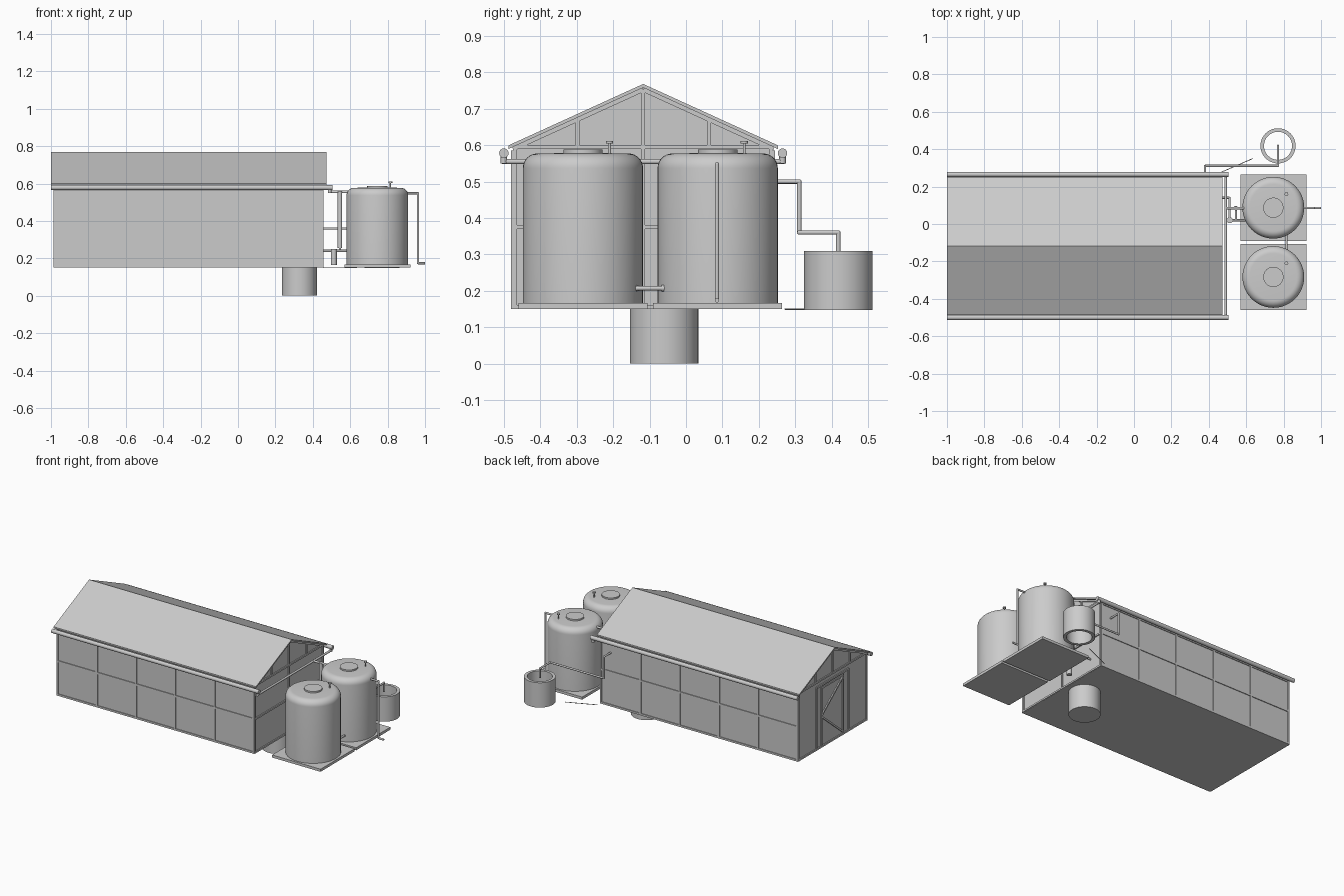
import bpy, bmesh, math
from mathutils import Vector, Matrix

cube = bpy.data.objects.get("Cube")
if cube:
    bpy.data.objects.remove(cube, do_unlink=True)

grey = bpy.data.materials.new("plain grey")
grey.use_nodes = True
grey.diffuse_color = (0.6, 0.6, 0.6, 1)
grey.node_tree.nodes["Principled BSDF"].inputs["Base Color"].default_value = (0.6, 0.6, 0.6, 1)


def finish(name, bm, smooth=False):
    bmesh.ops.recalc_face_normals(bm, faces=bm.faces)
    mesh = bpy.data.meshes.new(name)
    bm.to_mesh(mesh)
    bm.free()
    mesh.materials.append(grey)
    ob = bpy.data.objects.new(name, mesh)
    bpy.context.collection.objects.link(ob)
    if smooth:
        bpy.ops.object.select_all(action='DESELECT')
        ob.select_set(True)
        bpy.context.view_layer.objects.active = ob
        bpy.ops.object.shade_smooth_by_angle(angle=math.radians(35))
    return ob


def add_box(bm, low, high):
    low, high = Vector(low), Vector(high)
    m = Matrix.Translation((low + high) / 2) @ Matrix.Diagonal((*(high - low), 1))
    bmesh.ops.create_cube(bm, size=1, matrix=m)


def add_bar(bm, a, b, width, depth):
    """Square bar between two points on an end wall; depth runs along x."""
    a, b = Vector(a), Vector(b)
    along = (b - a).normalized()
    side = along.cross(Vector((1, 0, 0)))
    m = Matrix((Vector((1, 0, 0)), side, along)).transposed().to_4x4()
    m = Matrix.Translation((a + b) / 2) @ m @ Matrix.Diagonal((depth, width, (b - a).length, 1))
    bmesh.ops.create_cube(bm, size=1, matrix=m)


def pipe(name, points, r):
    bm = bmesh.new()
    pts = [Vector(p) for p in points]
    for a, b in zip(pts, pts[1:]):
        m = Matrix.Translation((a + b) / 2) @ (b - a).to_track_quat('Z', 'Y').to_matrix().to_4x4()
        bmesh.ops.create_cone(bm, cap_ends=True, segments=16, radius1=r, radius2=r,
                              depth=(b - a).length, matrix=m)
    for p in pts[1:-1]:
        bmesh.ops.create_uvsphere(bm, u_segments=12, v_segments=8, radius=r,
                                  matrix=Matrix.Translation(p))
    return finish(name, bm, True)


def lathe(name, profile, x, y, closed=False):
    bm = bmesh.new()
    vs = [bm.verts.new((r, 0, z)) for r, z in profile]
    loop = vs + vs[:1] if closed else vs
    edges = [bm.edges.new(pair) for pair in zip(loop, loop[1:])]
    bmesh.ops.spin(bm, geom=vs + edges, cent=(0, 0, 0), axis=(0, 0, 1),
                   angle=math.tau, steps=48, use_duplicate=False)
    bmesh.ops.remove_doubles(bm, verts=bm.verts, dist=0.0005)
    bmesh.ops.translate(bm, verts=bm.verts, vec=(x, y, 0))
    return finish(name, bm, True)


def extrude_x(name, profile, x0, x1):
    bm = bmesh.new()
    face = bm.faces.new([bm.verts.new((x0, y, z)) for y, z in profile])
    out = bmesh.ops.extrude_face_region(bm, geom=[face])["geom"]
    bmesh.ops.translate(bm, vec=(x1 - x0, 0, 0),
                        verts=[v for v in out if isinstance(v, bmesh.types.BMVert)])
    return finish(name, bm)


# Barn dimensions
X0, X1, Y0, Y1 = -0.98, 0.45, -0.475, 0.24
MID, BASE, EAVE, RIDGE = -0.1175, 0.15, 0.595, 0.758
SLOPE = (RIDGE - EAVE) / (Y1 - MID)


def roof_z(y):
    return RIDGE - SLOPE * abs(y - MID)


# Barn body and roof
extrude_x("barn_walls", [(Y0, BASE), (Y1, BASE), (Y1, EAVE), (MID, RIDGE), (Y0, EAVE)], X0, X1)
ya, yb = Y0 - 0.012, Y1 + 0.012
extrude_x("roof", [(ya, roof_z(ya)), (MID, RIDGE), (yb, roof_z(yb)),
                   (yb, roof_z(yb) + 0.01), (MID, RIDGE + 0.01), (ya, roof_z(ya) + 0.01)], -1, 0.472)

# Posts and rails on the long walls
T, W = 0.005, 0.006
for name, wy in (("front_wall_frame", Y0), ("back_wall_frame", Y1)):
    bm = bmesh.new()
    for i in range(6):
        x = X0 + 0.002 + (X1 - X0 - 0.004) * i / 5
        add_box(bm, (x - W, wy - T, BASE), (x + W, wy + T, EAVE - 0.01))
    for z in (BASE + W, 0.375, EAVE - 0.02):
        add_box(bm, (X0, wy - T, z - W), (X1, wy + T, z + W))
    finish(name, bm)

# End frames: posts, chord, rafters and gable struts
for name, x in (("tank_end_frame", X1), ("door_end_frame", X0)):
    bm = bmesh.new()
    bars = [((Y0 + W, BASE), (Y0 + W, EAVE)), ((Y1 - W, BASE), (Y1 - W, EAVE)),
            ((Y0, EAVE), (Y1, EAVE)), ((Y0, BASE + W), (Y1, BASE + W))]
    for s in (-1, 1):
        edge = MID + s * (Y1 - MID)
        bars.append(((edge, EAVE - 0.006), (MID, RIDGE - 0.006)))
        strut = MID + s * 0.18
        bars.append(((strut, EAVE), (strut, roof_z(strut))))
    bars.append(((MID, EAVE), (MID, RIDGE - 0.006)))
    if x == X1:
        bars += [((MID, BASE), (MID, EAVE)), ((Y0, 0.375), (Y1, 0.375))]
    else:
        # Door with a K-shaped brace
        bars += [((y, BASE), (y, 0.56)) for y in (0.05, 0.0, -0.225, -0.285)]
        bars += [((0.0, 0.54), (-0.225, 0.54)), ((0.0, 0.355), (-0.225, 0.53)),
                 ((0.0, 0.355), (-0.225, 0.17)), ((0.05, 0.56), (-0.285, 0.56))]
    for a, b in bars:
        add_bar(bm, (x, *a), (x, *b), 0.011, 0.014)
    finish(name, bm)

# Gutters, their elbows and the cross pipe
for side, y in (("front", -0.5), ("back", 0.265)):
    pipe(side + "_gutter", [(-1, y, 0.578), (0.505, y, 0.578)], 0.013)
    pipe(side + "_gutter_elbow", [(0.49, y, 0.578), (0.49, y, 0.55)], 0.009)
pipe("cross_pipe", [(0.49, -0.505, 0.555), (0.49, 0.27, 0.555)], 0.007)

# Storage tanks on pads
arc = [(0.125 + 0.04 * math.cos(a), 0.537 + 0.04 * math.sin(a))
       for a in (math.pi / 2 * i / 8 for i in range(9))]
for tag, y in (("front", -0.283), ("back", 0.087)):
    bm = bmesh.new()
    add_box(bm, (0.57, y - 0.177, BASE), (0.922, y + 0.177, 0.167))
    finish(tag + "_tank_pad", bm)
    lathe(tag + "_tank", [(0, 0.167), (0.165, 0.167)] + arc + [(0, 0.579)], 0.745, y)
    lathe(tag + "_tank_lid", [(0, 0.575), (0.054, 0.575), (0.054, 0.588), (0, 0.588)], 0.745, y)
    pipe(tag + "_vent", [(0.815, y + 0.073, 0.56), (0.815, y + 0.073, 0.605)], 0.004)
    pipe(tag + "_vent_cap", [(0.815, y + 0.073, 0.604), (0.815, y + 0.073, 0.612)], 0.01)

# Pipe joining the tanks, with flanges
pipe("tank_link_pipe", [(0.815, -0.15, 0.207), (0.815, -0.05, 0.207)], 0.006)
for y in (-0.137, -0.064):
    pipe("link_flange", [(0.815, y - 0.003, 0.207), (0.815, y + 0.003, 0.207)], 0.009)

# Outlet on the outer side of the back tank
pipe("outlet_pipe", [(0.89, 0.085, 0.548), (0.963, 0.085, 0.548),
                     (0.963, 0.085, 0.174), (1.0, 0.085, 0.174)], 0.006)

# Inlet pipes and first flush chamber between barn and tanks
pipe("tank_inlet_pipe", [(0.49, 0.085, 0.555), (0.6, 0.085, 0.555)], 0.007)
pipe("flush_pipe", [(0.545, 0.085, 0.56), (0.545, 0.085, 0.255)], 0.012)
pipe("flush_drain", [(0.545, 0.085, 0.26), (0.545, 0.085, 0.24), (0.545, 0.02, 0.24)], 0.006)
pipe("supply_pipe", [(0.45, 0.14, 0.24), (0.51, 0.14, 0.24),
                     (0.51, 0.02, 0.24), (0.61, 0.02, 0.24)], 0.006)
pipe("pump", [(0.512, 0.02, 0.165), (0.512, 0.02, 0.25)], 0.016)

# Buried tank and open well ring
lathe("buried_tank", [(0, 0), (0.094, 0), (0.094, 0.152), (0, 0.152)], 0.328, -0.06)
lathe("well_ring", [(0.075, 0.147), (0.094, 0.147), (0.094, 0.31), (0.075, 0.31)],
      0.77, 0.418, closed=True)
pipe("well_pipe", [(0.38, 0.235, 0.5), (0.38, 0.311, 0.5), (0.38, 0.311, 0.36),
                   (0.77, 0.311, 0.36), (0.77, 0.418, 0.36), (0.77, 0.418, 0.3)], 0.006)
pipe("ground_line", [(0.455, 0.272, 0.15), (0.635, 0.35, 0.15)], 0.002)
